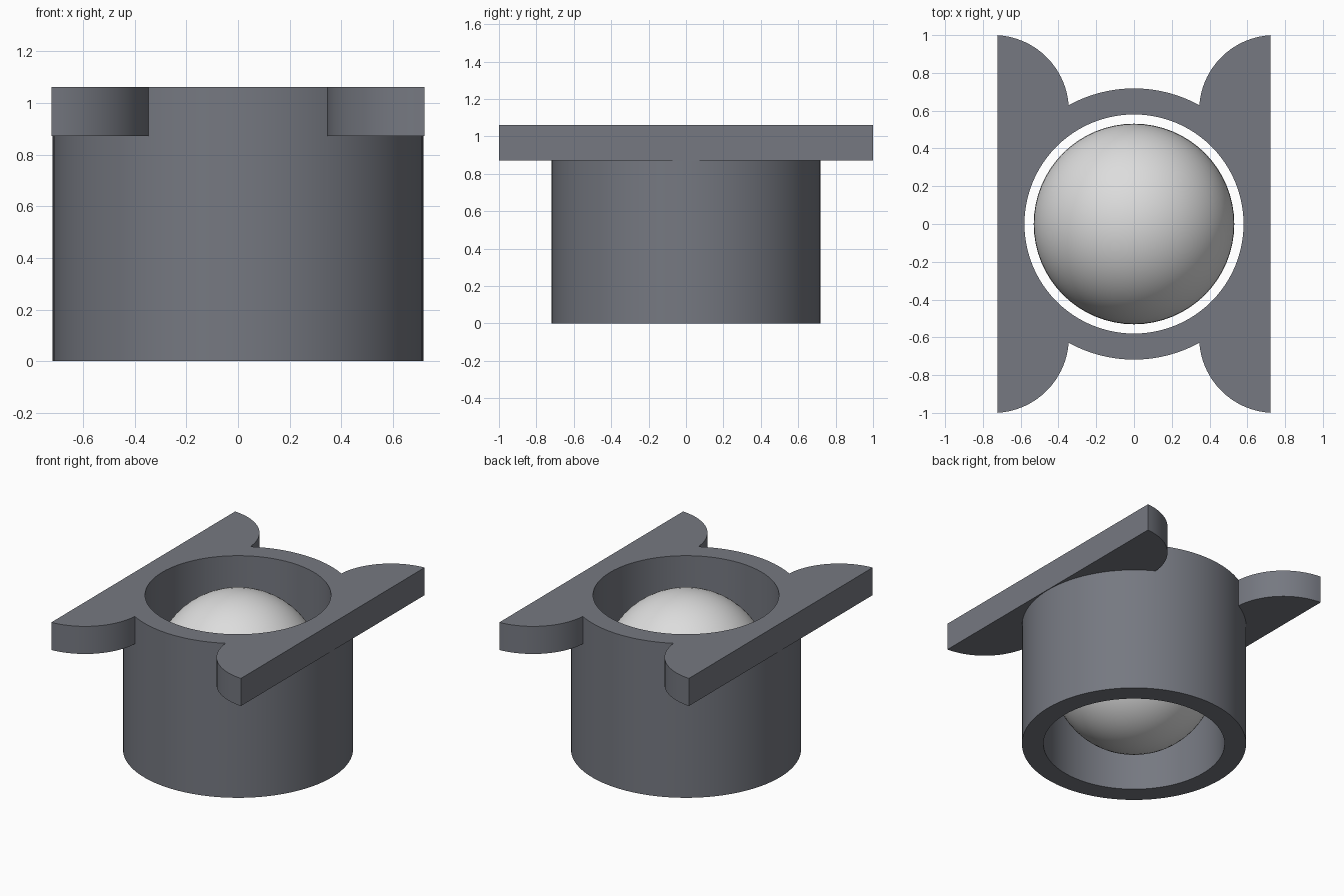
import bpy
import bmesh
from math import sin, cos, radians

cube = bpy.data.objects.get("Cube")
if cube:
    bpy.data.objects.remove(cube, do_unlink=True)

HEIGHT, PLATE_Z = 1.062, 0.872
OUTER_R, BORE_R, BALL_R = 0.718, 0.58, 0.531
SIDE_X, LOBE_X, LOBE_Y, LOBE_R = 0.722, 0.745, 0.6, 0.4


def material(name, color):
    mat = bpy.data.materials.new(name)
    mat.use_nodes = True
    mat.diffuse_color = color
    mat.node_tree.nodes["Principled BSDF"].inputs["Base Color"].default_value = color
    return mat


def prism(name, outline, z0, z1):
    """Extrude a flat outline between two heights."""
    bm = bmesh.new()
    face = bm.faces.new([bm.verts.new((x, y, z0)) for x, y in outline])
    top = bmesh.ops.extrude_face_region(bm, geom=[face])["geom"]
    bmesh.ops.translate(bm, vec=(0, 0, z1 - z0),
                        verts=[v for v in top if isinstance(v, bmesh.types.BMVert)])
    bmesh.ops.recalc_face_normals(bm, faces=bm.faces)
    mesh = bpy.data.meshes.new(name)
    bm.to_mesh(mesh)
    bm.free()
    obj = bpy.data.objects.new(name, mesh)
    bpy.context.collection.objects.link(obj)
    return obj


def arc(cx, cy, r, start, end, steps):
    angles = [radians(start + (end - start) * i / steps) for i in range(steps + 1)]
    return [(cx + r * cos(a), cy + r * sin(a)) for a in angles]


def combine(target, tool, operation):
    """Apply a boolean and discard the tool object."""
    mod = target.modifiers.new(operation, "BOOLEAN")
    mod.operation, mod.solver, mod.object = operation, "EXACT", tool
    bpy.context.view_layer.objects.active = target
    bpy.ops.object.modifier_apply(modifier=mod.name)
    bpy.data.objects.remove(tool, do_unlink=True)


def smooth(obj):
    bpy.ops.object.select_all(action="DESELECT")
    obj.select_set(True)
    bpy.context.view_layer.objects.active = obj
    bpy.ops.object.shade_smooth_by_angle(angle=radians(30))


dark_grey = material("dark grey", (0.18, 0.19, 0.22, 1))
light_grey = material("light grey", (0.72, 0.72, 0.72, 1))

# Housing: round body with a lobed mounting wing on each side
housing = prism("housing", arc(0, 0, OUTER_R, 0, 360, 96)[:-1], 0, HEIGHT)
lobe = arc(LOBE_X, LOBE_Y, LOBE_R, 93.3, 180, 24)
wing = lobe + [(x, -y) for x, y in reversed(lobe)]
for side in (1, -1):
    outline = [(side * min(x, SIDE_X), y) for x, y in wing]
    combine(housing, prism("wing", outline, PLATE_Z, HEIGHT), "UNION")

# Through bore
bore = prism("bore", arc(0, 0, BORE_R, 0, 360, 96)[:-1], -0.1, HEIGHT + 0.1)
combine(housing, bore, "DIFFERENCE")
housing.data.materials.clear()
housing.data.materials.append(dark_grey)
smooth(housing)

# Ball floating in the bore
bpy.ops.mesh.primitive_uv_sphere_add(segments=64, ring_count=32, radius=BALL_R,
                                     location=(0, 0, HEIGHT / 2))
ball = bpy.context.object
ball.name = "ball"
ball.data.materials.append(light_grey)
smooth(ball)
